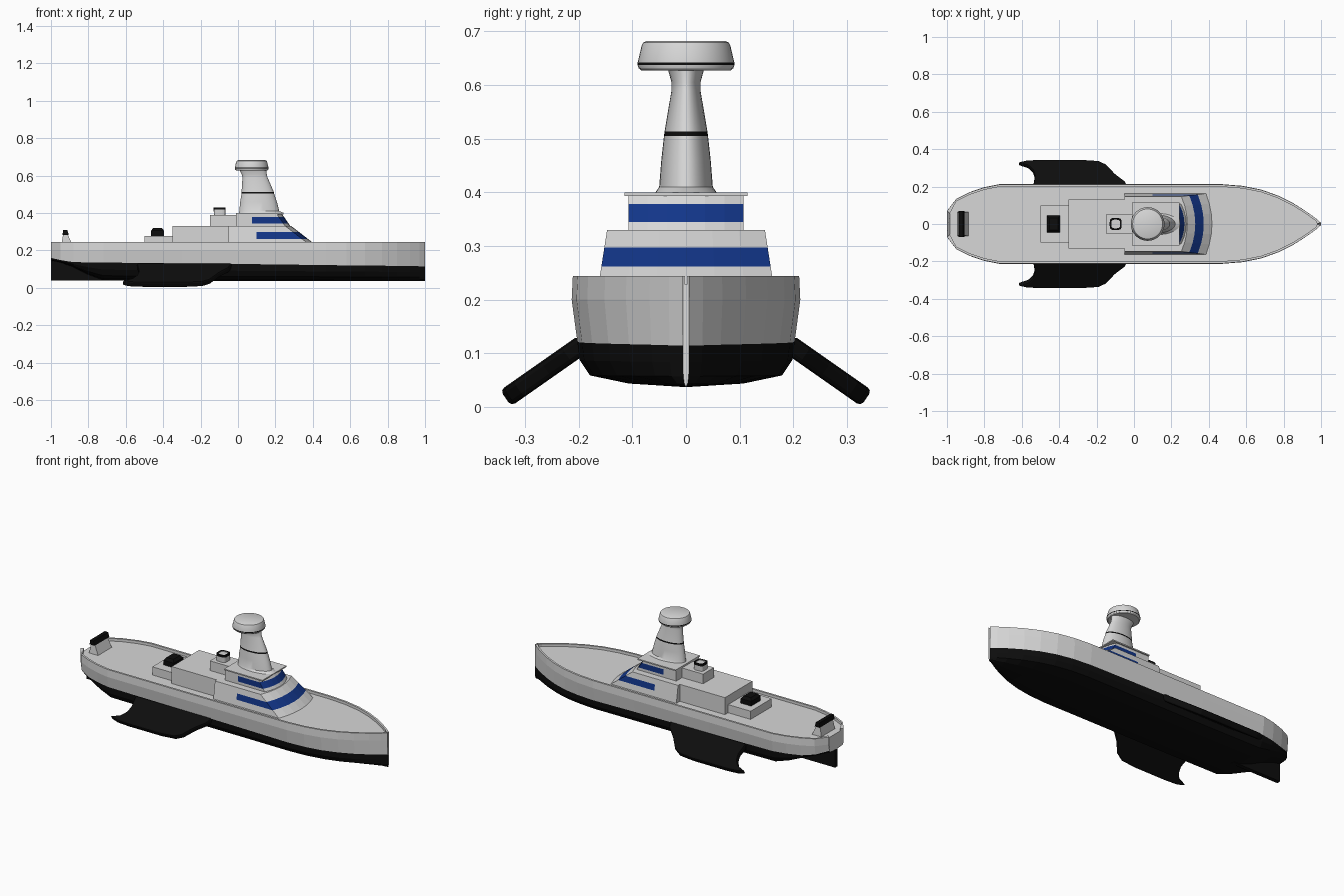
import bpy, bmesh, math
from mathutils import Vector

if "Cube" in bpy.data.objects:
    bpy.data.objects.remove(bpy.data.objects["Cube"])


def material(name, rgb):
    m = bpy.data.materials.new(name)
    m.use_nodes = True
    m.diffuse_color = (*rgb, 1)
    m.node_tree.nodes["Principled BSDF"].inputs["Base Color"].default_value = (*rgb, 1)
    return m


PALETTE = [material("pale_grey", (0.68, 0.68, 0.68)),
           material("matt_black", (0.004, 0.004, 0.004)),
           material("window_blue", (0.006, 0.036, 0.25))]
GREY, BLACK, BLUE = range(3)


def loft(name, rings, rule=lambda row, col: GREY, smooth=False, cap=GREY):
    """Skin closed rings of equal length; rule gives the colour of each face."""
    bm = bmesh.new()
    rows = [[bm.verts.new(p) for p in ring] for ring in rings]
    n = len(rows[0])
    for i in range(len(rows) - 1):
        for j in range(n):
            k = (j + 1) % n
            f = bm.faces.new((rows[i][j], rows[i][k], rows[i + 1][k], rows[i + 1][j]))
            f.material_index = rule(i, j)
    for row in (rows[0], rows[-1]):
        bm.faces.new(row).material_index = cap
    bmesh.ops.recalc_face_normals(bm, faces=bm.faces)
    mesh = bpy.data.meshes.new(name)
    bm.to_mesh(mesh)
    bm.free()
    for m in PALETTE:
        mesh.materials.append(m)
    ob = bpy.data.objects.new(name, mesh)
    bpy.context.collection.objects.link(ob)
    if smooth:
        bpy.ops.object.select_all(action="DESELECT")
        ob.select_set(True)
        bpy.context.view_layer.objects.active = ob
        bpy.ops.object.shade_smooth_by_angle(angle=math.radians(30))
    return ob


def block(name, x0, x1, w, z0, z1, colour=GREY, inset=(0, 0, 0)):
    """Box with its top drawn in by (back, front, side)."""
    def rect(a, b, h, z):
        return [(a, -h, z), (b, -h, z), (b, h, z), (a, h, z)]
    return loft(name, [rect(x0, x1, w, z0),
                       rect(x0 + inset[0], x1 - inset[1], w - inset[2], z1)],
                lambda i, j: colour, cap=colour)


def turned(name, levels, dark_rows, sides=32):
    """Stack of ellipses: (z, centre x, radius x, radius y)."""
    rings = [[(cx + rx * math.cos(a), ry * math.sin(a), z)
              for a in (math.tau * s / sides for s in range(sides))]
             for z, cx, rx, ry in levels]
    return loft(name, rings, lambda i, j: BLACK if i in dark_rows else GREY, True)


# Hull: stations of (x, half width, keel height, waterline height)
stations = [(-1, .07, .145, .16), (-.95, .135, .135, .148), (-.88, .17, .11, .137),
            (-.8, .197, .07, .136), (-.72, .213, .04, .135), (-.3, .213, .037, .13),
            (.2, .213, .037, .125), (.47, .213, .037, .121), (.58, .204, .037, .12),
            (.68, .184, .037, .119), (.77, .152, .037, .118), (.85, .112, .037, .117),
            (.92, .068, .037, .116), (.97, .032, .037, .115), (1, .006, .037, .115)]


def hull_section(x, w, keel, line):
    depth = line - keel
    rail = max(w - .014, .002)
    xi = min(max(x, -.985), .98)
    half = [(x, .5 * w, keel + .08 * depth), (x, .84 * w, keel + .26 * depth),
            (x, .93 * w, keel + .6 * depth), (x, .95 * w, line), (x, w, .2),
            (x, .99 * w, .244), (xi, rail, .244), (xi, rail, .228)]
    return ([(x, 0, keel)] + half + [(xi, 0, .228)]
            + [(a, -b, c) for a, b, c in reversed(half)])


loft("hull", [hull_section(*s) for s in stations],
     lambda i, j: BLACK if j < 4 or j > 13 else GREY)
block("stern_skeg", -1, -.68, .012, .038, .15, BLACK)

# Side fins: swept plates angled down and outward
fin_plan = [(-.03, .19), (-.05, .222), (-.1, .26), (-.15, .312), (-.19, .33), (-.28, .336),
            (-.5, .336), (-.57, .333), (-.62, .322), (-.565, .305), (-.54, .28),
            (-.53, .25), (-.54, .19)]
for side, label in ((1, "left"), (-1, "right")):
    layers = []
    for t in (-.018, .018):
        layers.append([(x, side * (y + t * .57), .0975 - .7 * (y - .22) + t * .82)
                       for x, y in fin_plan])
    fin = loft(label + "_fin", layers, lambda i, j: BLACK, cap=BLACK)
    bevel = fin.modifiers.new("rounded_edge", "BEVEL")
    bevel.width = .009
    bevel.segments = 2


# Bridge tiers: sloped houses with a wraparound window band
def tier(name, heights, back, split, front, nose, width):
    z0, z1 = heights[0], heights[-1]
    rings = []
    for z in heights:
        t = (z - z0) / (z1 - z0)
        f = front[0] + t * (front[1] - front[0])
        w = width[0] + t * (width[1] - width[0])
        half = [(back, w), (split, w)]
        half += [(f - nose * (k / 3) ** 2, w * k / 3) for k in (3, 2, 1)]
        ring = half + [(f, 0)] + [(x, -y) for x, y in reversed(half)]
        rings.append([(x, y, z) for x, y in ring])
    return loft(name, rings, lambda i, j: BLUE if i == 1 and 1 <= j <= 8 else GREY)


tier("lower_bridge", (.228, .262, .297, .33), -.05, .1, (.417, .285), .032, (.163, .147))
tier("upper_bridge", (.33, .345, .378, .395), -.01, .075, (.28, .235), .028, (.107, .107))
block("bridge_roof", -.012, .243, .115, .393, .4)

# Aft deckhouses
block("deckhouse", -.35, -.04, .13, .228, .33)
block("aft_platform", -.5, -.34, .1, .228, .277)
block("aft_locker", -.465, -.395, .045, .277, .305, BLACK)
block("aft_locker_lid", -.465, -.395, .045, .305, .32, BLACK, (.012, .012, .012))
block("funnel_base", -.15, 0, .052, .33, .388)


# Funnel with a dark rim round a pale top
def rounded(z, r, sides=24):
    ring = []
    for k in range(sides):
        c, s = math.cos(math.tau * k / sides), math.sin(math.tau * k / sides)
        ring.append((-.098 + r * math.copysign(abs(c) ** .5, c),
                     r * math.copysign(abs(s) ** .5, s), z))
    return ring


loft("funnel", [rounded(.388, .031), rounded(.418, .032), rounded(.43, .032),
                rounded(.43, .023), rounded(.426, .023)],
     lambda i, j: BLACK if 1 <= i <= 2 else GREY)

# Mast tower and radar drum
turned("mast_tower", [(.4, .125, .12, .057), (.41, .114, .107, .05), (.46, .11, .098, .046),
                      (.505, .106, .087, .041), (.513, .105, .086, .04),
                      (.59, .091, .067, .027), (.605, .087, .067, .027),
                      (.63, .08, .072, .034)], {3})
turned("radar_drum", [(z, .073, r, r) for z, r in
                      ((.627, .083), (.631, .088), (.637, .09), (.642, .09),
                       (.672, .083), (.679, .08), (.682, .074))], {2}, 40)

# Stern stand with a dark slanted locker
block("stern_stand", -.945, -.885, .065, .228, .285, GREY, (.01, .025, .005))
block("stern_locker", -.938, -.905, .07, .283, .31, BLACK, (.003, .008, 0))
